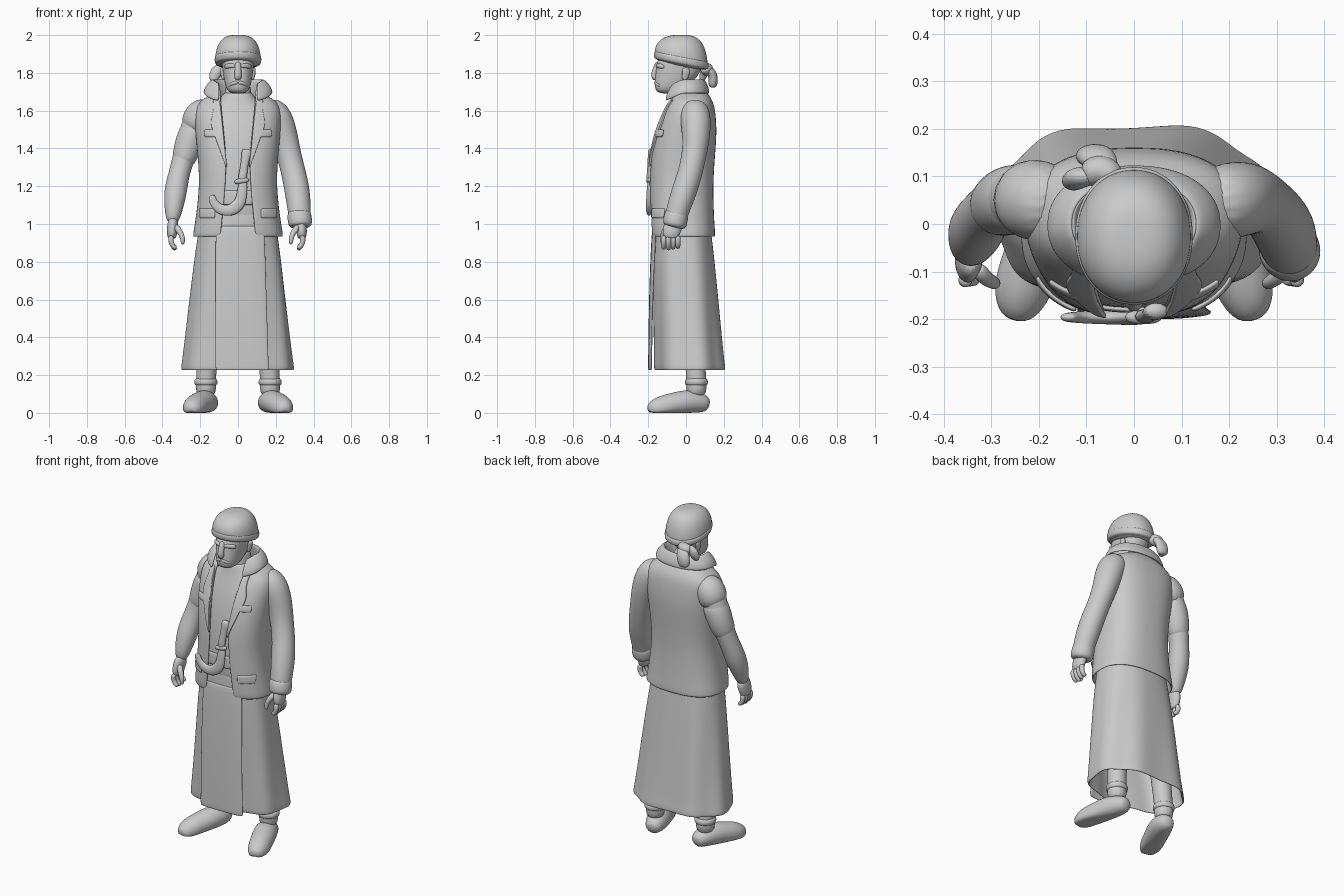
import bpy, bmesh, math
from mathutils import Vector

cube = bpy.data.objects.get("Cube")
if cube:
    bpy.data.objects.remove(cube, do_unlink=True)

grey = (0.6, 0.6, 0.6, 1)
clay = bpy.data.materials.new("plain_grey")
clay.use_nodes = True
clay.diffuse_color = grey
clay.node_tree.nodes["Principled BSDF"].inputs["Base Color"].default_value = grey


def skin(name, rings, closed=True, caps=True, thick=0):
    """Join point rings into a surface, then thicken and smooth it."""
    bm = bmesh.new()
    grid = [[bm.verts.new(point) for point in ring] for ring in rings]
    count = len(grid[0])
    for low, high in zip(grid, grid[1:]):
        for i in range(count if closed else count - 1):
            j = (i + 1) % count
            bm.faces.new((low[i], low[j], high[j], high[i]))
    if closed and caps:
        bm.faces.new(grid[0])
        bm.faces.new(grid[-1])
    bmesh.ops.recalc_face_normals(bm, faces=bm.faces)
    mesh = bpy.data.meshes.new(name)
    bm.to_mesh(mesh)
    bm.free()
    mesh.materials.append(clay)
    part = bpy.data.objects.new(name, mesh)
    bpy.context.collection.objects.link(part)
    if thick:
        solidify = part.modifiers.new("thickness", "SOLIDIFY")
        solidify.thickness = thick
        solidify.offset = 0
    smooth = part.modifiers.new("smooth", "SUBSURF")
    smooth.levels = smooth.render_levels = 2
    bpy.ops.object.select_all(action="DESELECT")
    part.select_set(True)
    bpy.context.view_layer.objects.active = part
    bpy.ops.object.shade_smooth_by_angle(angle=math.radians(50))
    return part


def signed_power(value, exponent):
    return math.copysign(abs(value) ** exponent, value)


def section(row, turn, power, off=0):
    """Point on a rounded level section; row is height, front, back, half width."""
    height, front, back, half = row
    across = signed_power(math.sin(turn), 2 / power)
    along = signed_power(math.cos(turn), 2 / power)
    return Vector(((half + off) * across,
                   (front + back) / 2 - ((back - front) / 2 + off) * along, height))


def front_turn(row, x, power):
    return math.asin(max(-1, min(1, signed_power(x / row[-1], power / 2))))


def arc(row, start, end, power, off, count):
    return [section(row, start + (end - start) * i / count, power, off) for i in range(count + 1)]


def body(name, rows, power=2.3, caps=True, thick=0, fold=lambda turn, height: 0):
    turns = [math.tau * i / 48 for i in range(48)]
    rings = [[section(row, turn, power, fold(turn, row[0])) for turn in turns] for row in rows]
    return skin(name, rings, caps=caps, thick=thick)


def wrap(name, rows, gap, power=2.5, thick=0.015):
    """Garment left open at the front by a gap that depends on height."""
    rings = []
    for row in rows:
        start = front_turn(row, gap(row[0]), power)
        rings.append(arc(row, start, math.tau - start, power, 0, 44))
    return skin(name, rings, closed=False, thick=thick)


def patch(name, rows, spans, power=2.5, off=0.01):
    """Cloth piece lying on a garment front; spans are height, first x, last x."""
    rings = []
    for height, first, last in spans:
        for low, high in zip(rows, rows[1:]):
            if low[0] <= height <= high[0]:
                mix = (height - low[0]) / (high[0] - low[0])
                row = [a + (b - a) * mix for a, b in zip(low, high)]
        rings.append(arc(row, front_turn(row, first, power), front_turn(row, last, power),
                         power, off, 8))
    return skin(name, rings, closed=False, thick=0.012)


def tube(name, path, radii, depth=1, axis="X", side=1):
    """Limb along a path; radii spread evenly, depth scales across the axis."""
    centres = [Vector((x * side, y, z)) for x, y, z in path]
    rings = []
    for i, centre in enumerate(centres):
        tangent = centres[min(i + 1, len(path) - 1)] - centres[max(i - 1, 0)]
        tangent.normalize()
        u = Vector([float(letter == axis) for letter in "XYZ"])
        u = (u - tangent * u.dot(tangent)).normalized()
        v = tangent.cross(u) * depth
        place = i / (len(path) - 1) * (len(radii) - 1)
        k = min(int(place), len(radii) - 2)
        radius = radii[k] + (radii[k + 1] - radii[k]) * (place - k)
        ring = [centre + (u * math.cos(math.tau * n / 16) + v * math.sin(math.tau * n / 16)) * radius
                for n in range(16)]
        for point in ring:
            point.z = max(point.z, 0)
        rings.append(ring)
    return skin(name, rings)


# Head and neck
body("head", [(1.69, -.14, -.06, .035), (1.71, -.165, -.03, .06), (1.76, -.167, .05, .074),
              (1.83, -.157, .09, .084), (1.9, -.15, .1, .09)])
body("neck", [(1.6, -.08, .09, .1), (1.66, -.07, .08, .07), (1.78, -.07, .07, .066)])
tube("nose", [(0, -.145, 1.86), (0, -.16, 1.82), (0, -.17, 1.785), (0, -.155, 1.765)], (.016, .02))

# Domed head wrap with a rolled band, both dipping towards the back
dome = [(1.83, -.15, .1, .105)]
for i in range(8):
    rise = math.radians(12 * i)
    size = max(math.cos(rise), .02) ** .65
    dome.append((1.875 + .127 * math.sin(rise), -.025 - .142 * size, -.025 + .14 * size, .121 * size))
band = [(1.84 + .02 * i, -.162 - grow, .112 + grow, .116 + grow)
        for i, grow in enumerate((0, .007, .009, 0))]
for name, rows in (("head_wrap", dome), ("head_wrap_band", band)):
    for vertex in body(name, rows, power=2.1).data.vertices:
        fade = min(1, max(0, (2 - vertex.co.z) / .1))
        vertex.co.z -= .2 * (vertex.co.y + .04) * fade

# Knot and hanging tails
tube("knot", [(-.03, .09, 1.83), (-.07, .12, 1.815), (-.11, .1, 1.82)], (.03, .036, .03), axis="Z")
tube("long_tail", [(-.05, .11, 1.83), (-.075, .14, 1.8), (-.085, .145, 1.76), (-.09, .14, 1.72)],
     (.025, .046, .032), depth=.65)
tube("short_tail", [(-.08, .1, 1.83), (-.12, .1, 1.81), (-.135, .08, 1.75)], (.025, .036, .022), depth=.7)

# Shirt and waist sash
shirt = [(.95, -.165, .12, .2), (1.1, -.178, .12, .18), (1.3, -.175, .12, .18), (1.5, -.14, .13, .19),
         (1.6, -.1, .12, .17), (1.66, -.08, .09, .09), (1.71, -.075, .08, .075)]
body("shirt", shirt, power=2.5)
patch("waist_sash", shirt, [(1.1 + .04 * i, -.14, .14) for i in range(3)], off=.004)

# Open jacket and turned collar, which falls towards the front
jacket = [(.93, -.18, .15, .235), (1.0, -.185, .142, .22), (1.2, -.19, .135, .195),
          (1.35, -.185, .145, .205), (1.48, -.158, .156, .217), (1.58, -.12, .15, .225),
          (1.64, -.09, .14, .21), (1.68, -.07, .115, .14), (1.7, -.06, .1, .1)]


def opening(height):
    return .055 + .1 * abs(height - 1.3)


wrap("jacket", jacket, opening)
stand = wrap("collar_stand", [(1.65, -.085, .11, .12), (1.71, -.085, .1, .115), (1.765, -.09, .09, .13)],
             opening, power=2.2)
fall = wrap("collar_fall", [(1.69, -.125, .12, .18), (1.73, -.115, .11, .165), (1.765, -.09, .09, .13)],
            lambda height: .1, power=2.2)
for part in (stand, fall):
    for vertex in part.data.vertices:
        vertex.co.z += .45 * min(0, vertex.co.y + .02)

# Long skirt: flared, softly folded, with an overlapping front panel
skirt = [(.225, -.155, .203, .29), (.25, -.158, .202, .29), (.3, -.158, .194, .282),
         (.6, -.165, .165, .248), (.85, -.17, .14, .22), (1.1, -.165, .11, .18)]
body("skirt", skirt, power=2.4, caps=False, thick=.012,
     fold=lambda turn, height: .009 * (1.1 - height) * math.cos(7 * turn - 2 * height))
panel = [(height, -.195 + .02 * height ** 3, back, half) for height, front, back, half in skirt]
patch("skirt_front_panel", panel,
      [(height, -.12, .17 - .03 * height) for height in (.22 + .005, .25, .5, .75, 1)], power=3.2, off=0)

# Curved dagger in its sheath
bend = [(.02 - .08 * (1 - math.cos(a)), -.196, 1.155 - .085 * math.sin(a))
        for a in (math.pi * i / 8 for i in range(9))]
tube("dagger_sheath", [(.03, -.192, 1.24)] + bend, (.012, .017, .014, .009), depth=2, axis="Y")
tube("dagger_guard", [(-.02, -.195, 1.22), (.02, -.197, 1.23), (.06, -.195, 1.235)], (.012, .016, .012), axis="Y")
tube("dagger_grip", [(.02, -.195, 1.22), (.03, -.192, 1.29), (.04, -.188, 1.35), (.05, -.18, 1.4)],
     (.018, .011, .022), depth=1.5, axis="Y")

# Arms share one path: a full sleeve on the left, bare with a torn sleeve on the right
arm = [(.14, .04, 1.63), (.205, .05, 1.58), (.24, .055, 1.48), (.268, .045, 1.37), (.295, .022, 1.27),
       (.315, -.01, 1.17), (.325, -.045, 1.07), (.33, -.06, 1)]
bare_arm = [(x + .017 * min(1, i / 4), y, z) for i, (x, y, z) in enumerate(arm)]
tube("left_sleeve", arm, (.065, .085, .077, .066, .066, .069, .062, .058))
tube("left_cuff", [arm[-2], (.324, -.05, 1.05), arm[-1], (.33, -.065, .98)], (.056, .066, .066, .054))
tube("right_arm", bare_arm, (.06, .07, .068, .062, .055, .064, .048, .03), side=-1)
tube("right_shoulder_cap", arm[:3], (.065, .092, .08), side=-1)
tube("right_torn_sleeve", [(.22, .05, 1.53), (.25, .053, 1.46), (.275, .045, 1.38), (.3, .03, 1.3)],
     (.07, .077, .072, .056), side=-1)

for label, side in (("left", 1), ("right", -1)):
    # Brows, ears and moustache halves
    tube(label + "_brow", [(.01, -.153, 1.835), (.04, -.145, 1.84), (.07, -.115, 1.83)], (.012, .014), axis="Z", side=side)
    tube(label + "_ear", [(.076, -.01, 1.76), (.082, 0, 1.79), (.084, 0, 1.83)], (.008, .013), depth=1.8, side=side)
    tube(label + "_moustache", [(0, -.163, 1.75), (.03, -.155, 1.745), (.05, -.135, 1.73)], (.012, .008), axis="Y", side=side)

    # Lapels and pocket flaps
    lapel = []
    for i in range(7):
        height = 1.3 + .06 * i
        edge = opening(height)
        width = .015 * i if i < 5 else .03
        lapel.append((height, edge * side, (edge + .005 + width) * side))
    patch(label + "_lapel", jacket, lapel)
    for pocket, base, inner, size in (("hip", 1.03, .115, .08), ("chest", 1.46, .11, .06)):
        patch(f"{label}_{pocket}_pocket", jacket,
              [(base + size * i / 3, inner * side, (inner + size) * side) for i in range(3)])

    # Hand with four curled fingers and a thumb
    out = 0 if side > 0 else .012
    tube(label + "_palm", [(.33 + out, -.06, 1.03), (.334 + out, -.068, .99), (.338 + out, -.08, .95),
                           (.338 + out, -.082, .92)], (.026, .03, .028, .022), depth=1.7, side=side)
    for i in range(4):
        y = -.118 + .025 * i
        tip = .862 + .006 * abs(i - 1)
        tube(f"{label}_finger", [(.34 + out, y, .94), (.345 + out, y, .91), (.335 + out, y, .885), (.315 + out, y, tip)],
             (.016, .012), side=side)
    tube(label + "_thumb", [(.32 + out, -.09, .99), (.3 + out, -.115, .965), (.28 + out, -.125, .93), (.28 + out, -.125, .89)],
         (.019, .011), side=side)

    # Leg, ankle band and shoe
    tube(label + "_leg", [(.17, .055, .08), (.17, .055, .17), (.165, .05, .25), (.14, .02, .7)], (.058, .053, .054, .07), side=side)
    tube(label + "_ankle_band", [(.17, .055, .14 + .016 * i) for i in range(4)], (.055, .063, .063, .052), side=side)
    tube(label + "_shoe", [(.15, .125, .04), (.155, .08, .055), (.178, .01, .06), (.21, -.07, .045),
                           (.24, -.15, .025), (.25, -.205, .015)], (.035, .058, .07, .066, .064, .03), depth=.95, side=side)
